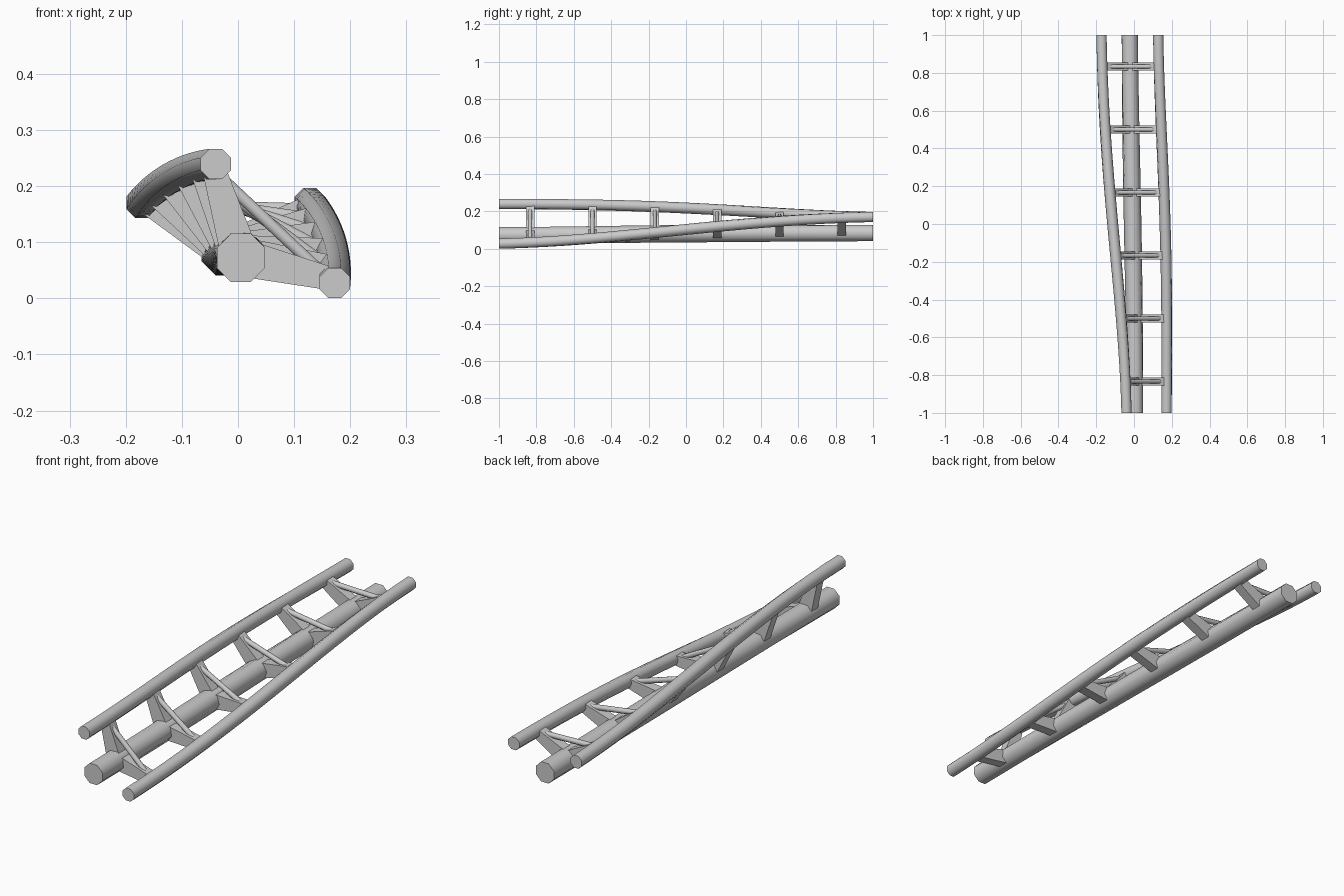
import bpy, bmesh
from math import sin, cos, pi, radians

if "Cube" in bpy.data.objects:
    bpy.data.objects.remove(bpy.data.objects["Cube"])

PX, PZ = -0.022, 0.045      # axis the track rolls around
UP = 0.125                  # rail plane height above that axis
GAUGE = 0.15                # half distance between rails


def place(u, v, y):
    """Track-local (across u, up v from rail plane) to world at station y."""
    t = (y + 1) / 2
    ease = 0.3 * t + 0.7 * t * t * (3 - 2 * t)
    a = radians(45) * (1 - ease)
    v += UP
    return (PX + u * cos(a) + v * sin(a), y, PZ - u * sin(a) + v * cos(a))


def finish(name, bm, smooth=False):
    bmesh.ops.recalc_face_normals(bm, faces=bm.faces)
    me = bpy.data.meshes.new(name)
    bm.to_mesh(me)
    bm.free()
    ob = bpy.data.objects.new(name, me)
    bpy.context.collection.objects.link(ob)
    if smooth:
        bpy.context.view_layer.objects.active = ob
        ob.select_set(True)
        bpy.ops.object.shade_smooth_by_angle(angle=radians(50))
        ob.select_set(False)
    return ob


def skin(bm, rings):
    """Bridge successive rings of points and cap both ends."""
    vs = [[bm.verts.new(p) for p in r] for r in rings]
    n = len(vs[0])
    for a, b in zip(vs, vs[1:]):
        for i in range(n):
            bm.faces.new((a[i], a[(i + 1) % n], b[(i + 1) % n], b[i]))
    bm.faces.new(vs[0])
    bm.faces.new(vs[-1])


def octagon(flat):
    r = flat / cos(pi / 8)
    return [(r * cos(pi / 8 + i * pi / 4), r * sin(pi / 8 + i * pi / 4)) for i in range(8)]


def tube(name, u, v, flat):
    bm = bmesh.new()
    ys = [-1 + 2 * k / 24 for k in range(25)]
    skin(bm, [[place(u + a, v + b, y) for a, b in octagon(flat)] for y in ys])
    finish(name, bm, True)


# Running rails and spine
SPINE_V = -0.0865
tube("left_rail", -GAUGE, 0, 0.027)
tube("right_rail", GAUGE, 0, 0.027)
tube("spine_tube", 0, SPINE_V, 0.043)

# Cross ties: two tapered arms and a round brace at each station
HALF_T = 0.022
for k in range(6):
    y0 = -5 / 6 + k / 3

    def fixed(u, v, dy):
        x, _, z = place(u, v, y0)
        return (x, y0 + dy, z)

    for side, label in ((-1, "left"), (1, "right")):
        bm = bmesh.new()
        rings = []
        for u, v, h in ((0, SPINE_V, 0.034), (GAUGE, 0, 0.020)):
            nu, nv = -0.5 * h, 0.866 * h
            rings.append([fixed(side * (u + s * nu), v + s * nv, d * HALF_T)
                          for s, d in ((-1, -1), (1, -1), (1, 1), (-1, 1))])
        skin(bm, rings)
        finish(f"{label}_tie_arm_{k + 1}", bm)

    bm = bmesh.new()
    skin(bm, [[fixed(u, -0.007 + a, b) for a, b in octagon(0.0105)] for u in (-0.115, 0.115)])
    finish(f"tie_brace_{k + 1}", bm, True)
